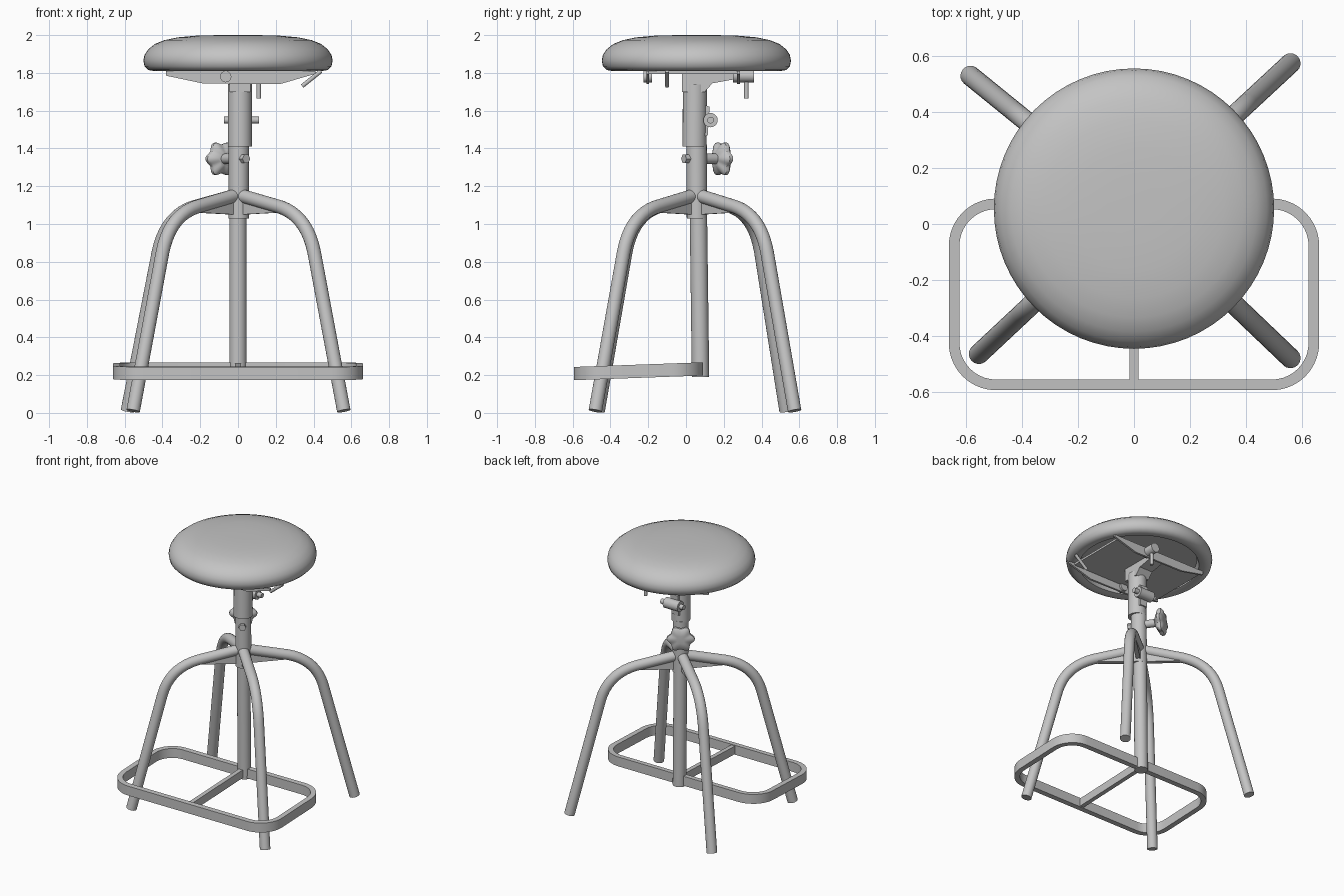
import bpy, bmesh, math
from mathutils import Vector

cube = bpy.data.objects.get("Cube")
if cube:
    bpy.data.objects.remove(cube, do_unlink=True)

grey = bpy.data.materials.new("plain grey")
grey.use_nodes = True
GREY = (0.55, 0.55, 0.55, 1)
grey.diffuse_color = GREY
grey.node_tree.nodes["Principled BSDF"].inputs["Base Color"].default_value = GREY


def finish(name, bm, smooth=True):
    bmesh.ops.recalc_face_normals(bm, faces=bm.faces)
    mesh = bpy.data.meshes.new(name)
    bm.to_mesh(mesh)
    bm.free()
    mesh.materials.append(grey)
    ob = bpy.data.objects.new(name, mesh)
    bpy.context.collection.objects.link(ob)
    if smooth:
        bpy.ops.object.select_all(action='DESELECT')
        ob.select_set(True)
        bpy.context.view_layer.objects.active = ob
        bpy.ops.object.shade_smooth_by_angle(angle=math.radians(40))
    return ob


def loft(name, rings, cap=True, closed=False, smooth=True):
    """Skin a list of equal-length point rings."""
    bm = bmesh.new()
    loops = [[bm.verts.new(p) for p in ring] for ring in rings]
    pairs = list(zip(loops, loops[1:]))
    if closed:
        pairs.append((loops[-1], loops[0]))
    for a, b in pairs:
        for i in range(len(a)):
            j = (i + 1) % len(a)
            bm.faces.new((a[i], a[j], b[j], b[i]))
    if cap and not closed:
        bm.faces.new(loops[0])
        bm.faces.new(loops[-1])
    return finish(name, bm, smooth)


def tube(name, path, radius, sides=20):
    """Round tube along a path lying in one plane."""
    path = [Vector(p) for p in path]
    span = path[-1] - path[0]
    side = span.cross(Vector((0, 0, 1)))
    side = side.normalized() if side.length > 0.02 else Vector((1, 0, 0))
    rings = []
    for i, p in enumerate(path):
        d = (path[min(i + 1, len(path) - 1)] - path[max(i - 1, 0)]).normalized()
        u = (side - d * side.dot(d)).normalized()
        v = d.cross(u)
        angles = [math.tau * k / sides for k in range(sides)]
        rings.append([p + radius * (u * math.cos(a) + v * math.sin(a)) for a in angles])
    return loft(name, rings)


def prism(name, pts, place, lo, hi):
    """Extrude a flat outline; place maps (a, b, depth) to a point."""
    return loft(name, [[place(a, b, d) for a, b in pts] for d in (lo, hi)], smooth=False)


# Cushion with a rolled lip and a recessed underside
CY = 0.055
profile = [(0.1, 2), (0.22, 1.997), (0.32, 1.988), (0.39, 1.973), (0.44, 1.953),
           (0.475, 1.925), (0.495, 1.895), (0.501, 1.865), (0.495, 1.835), (0.475, 1.815),
           (0.445, 1.81), (0.41, 1.82), (0.395, 1.86)]
N = 64
loft("seat_cushion", [[(r * math.cos(math.tau * k / N), CY + r * math.sin(math.tau * k / N), z)
                       for k in range(N)] for r, z in profile])

# Sheet metal bracket under the seat
xz = lambda a, b, d: (a, d, b)
yz = lambda a, b, d: (d, a, b)
xy = lambda a, b, d: (a, b, d)
prism("bracket_plate", [(-0.37, -0.2), (0.37, -0.2), (0.37, 0.28), (-0.37, 0.28)], xy, 1.795, 1.81)
flange = [(-0.38, 1.81), (-0.38, 1.785), (-0.19, 1.745), (0.22, 1.74), (0.41, 1.795), (0.41, 1.81)]
for name, y in (("front_flange", -0.21), ("back_flange", 0.27)):
    prism(name, flange, xz, y, y + 0.015)
prism("post_head", [(-0.02, 1.7), (0.1, 1.7), (0.14, 1.745), (0.25, 1.765), (0.25, 1.81), (-0.02, 1.81)],
      yz, -0.045, 0.065)
tube("pivot_bolt", [(-0.065, -0.225, 1.78), (-0.065, -0.18, 1.78)], 0.03)
tube("pivot_hub", [(0.11, 0.25, 1.785), (0.11, 0.36, 1.785)], 0.035)
tube("pivot_peg", [(0.11, 0.32, 1.665), (0.11, 0.32, 1.77)], 0.012, 12)
tube("tilt_lever", [(0.34, -0.1, 1.73), (0.44, -0.1, 1.81)], 0.011, 12)

# Central column
tube("lower_post", [(0, 0.077, 0.19), (0, 0.065, 1.1)], 0.046, 24)
tube("collar", [(0.004, 0.058, 1.03), (0.004, 0.056, 1.42)], 0.054, 24)
tube("upper_post", [(0.01, 0.045, 1.41), (0.01, 0.048, 1.74)], 0.064, 24)

# Clamp on the upper tube
prism("clamp_lug", [(0.05, 1.45), (0.115, 1.47), (0.125, 1.62), (0.05, 1.65)], yz, -0.02, 0.04)
tube("clamp_barrel", [(-0.045, 0.13, 1.55), (0.075, 0.13, 1.55)], 0.038)
tube("clamp_bolt", [(-0.075, 0.13, 1.55), (0.11, 0.13, 1.55)], 0.018, 12)

# Lobed tightening knob on a stem
axis = Vector((-0.55, 0.83, 0)).normalized()
across = Vector((axis.y, -axis.x, 0))
up = Vector((0, 0, 1))
hub = Vector((0, 0.055, 1.345))
tube("knob_stem", [hub, hub + axis * 0.16], 0.028)
tube("collar_nut", [hub, hub - axis * 0.08], 0.025, 6)
rings = []
for depth, r in ((0.12, 0.04), (0.14, 0.075), (0.15, 0.085), (0.17, 0.085), (0.182, 0.07), (0.186, 0.03)):
    ring = []
    for k in range(48):
        a = math.tau * k / 48
        rr = r * (1 + 0.12 * math.cos(6 * a))
        ring.append(hub + axis * depth + rr * (across * math.cos(a) + up * math.sin(a)))
    rings.append(ring)
loft("knob", rings)

# Four bent tube legs with gussets
feet = {"front_left": (0.56, -0.48), "front_right": (-0.555, -0.465),
        "back_left": (0.56, 0.575), "back_right": (-0.585, 0.53)}
start, corner, end = Vector((0.35, 1.098)), Vector((0.645, 1.06)), Vector((0.72, 0.85))
bend = [start * (1 - s) ** 2 + corner * 2 * s * (1 - s) + end * s * s for s in [i / 10 for i in range(11)]]
for name, (fx, fy) in feet.items():
    run = Vector((fx, fy - CY, 0))
    at = lambda t, z: Vector((0, CY, z)) + run * t
    tube(name + "_leg", [at(0, 1.155)] + [at(t, z) for t, z in bend] + [at(1, 0.011)], 0.036)
    n = run.normalized().cross(up)
    prism(name + "_gusset", [(0.05, 1.14), (0.05, 1.05), (0.37, 1.06), (0.37, 1.09)],
          lambda a, b, d: at(a, b) + n * d, -0.015, 0.015)


# Flat bar foot ring, slightly lower at the front
def bar_z(y):
    return 0.232 + 0.036 * (y - 0.07)


HX, Y0, Y1, R, HALF = 0.643, -0.575, 0.072, 0.15, 0.035
sections = []
for i, (sx, cy) in enumerate(((1, Y1 - R), (-1, Y1 - R), (-1, Y0 + R), (1, Y0 + R))):
    for k in range(11):
        a = math.pi / 2 * (i + k / 10)
        pts = []
        for r, dz in ((R + 0.019, HALF), (R + 0.019, -HALF), (R - 0.019, -HALF), (R - 0.019, HALF)):
            y = cy + r * math.sin(a)
            pts.append((sx * (HX - R) + r * math.cos(a), y, bar_z(y) + dz))
        sections.append(pts)
loft("foot_ring", sections, closed=True)
loft("foot_crossbar", [[(x, y, bar_z(y) + dz) for x, dz in
                        ((-0.016, -0.03), (0.016, -0.03), (0.016, 0.03), (-0.016, 0.03))]
                       for y in (Y0, 0.06)], smooth=False)
